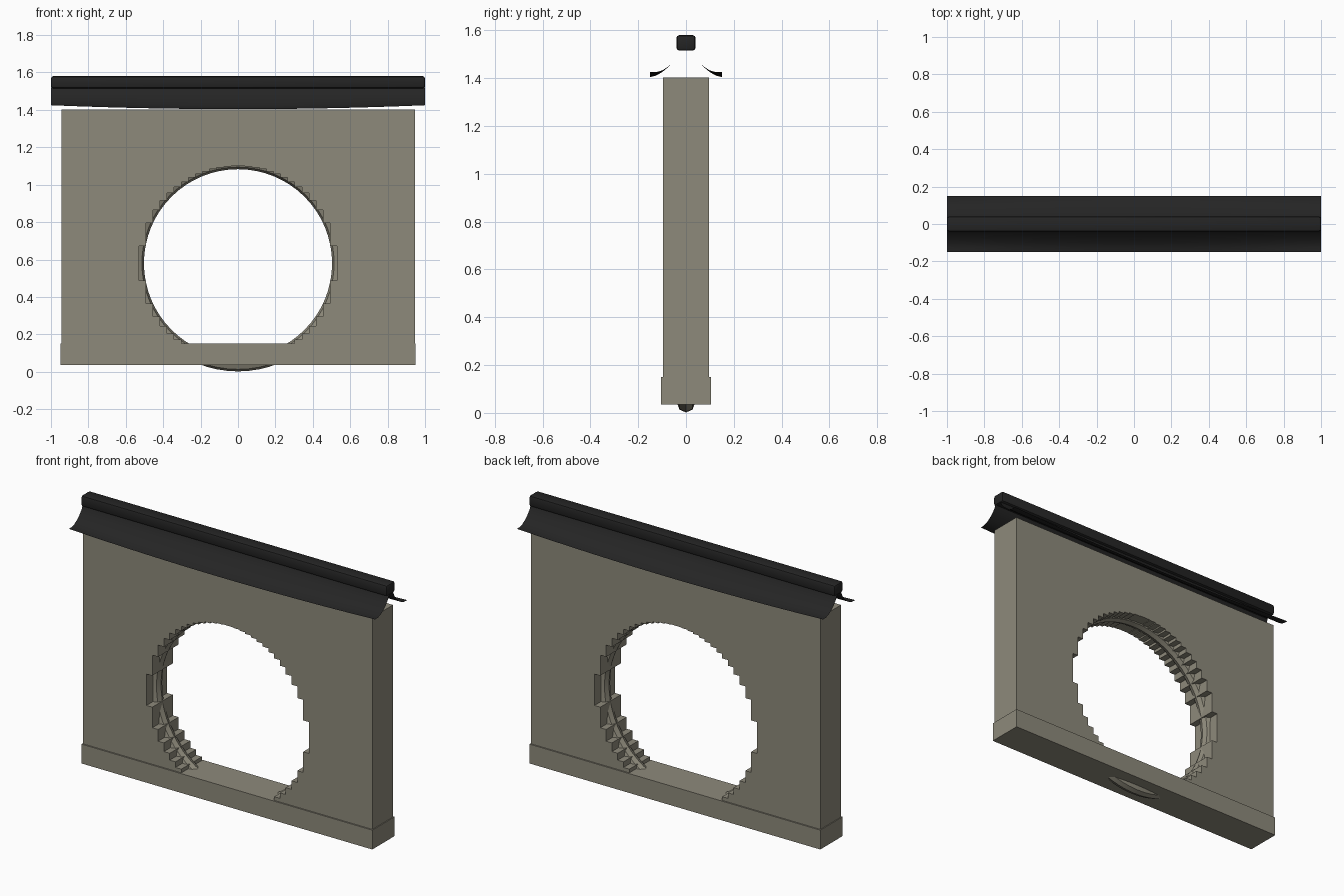
import bpy, bmesh, math

if "Cube" in bpy.data.objects:
    bpy.data.objects.remove(bpy.data.objects["Cube"])


def material(name, rgb):
    m = bpy.data.materials.new(name)
    m.diffuse_color = (*rgb, 1)
    m.use_nodes = True
    m.node_tree.nodes["Principled BSDF"].inputs["Base Color"].default_value = m.diffuse_color
    return m


STONE = material("warm grey stone", (0.27, 0.254, 0.198))
TILE = material("black roof tile", (0.018, 0.018, 0.018))


def finish(name, bm, mat):
    bmesh.ops.recalc_face_normals(bm, faces=bm.faces)
    me = bpy.data.meshes.new(name)
    bm.to_mesh(me)
    bm.free()
    ob = bpy.data.objects.new(name, me)
    bpy.context.collection.objects.link(ob)
    me.materials.append(mat)
    return ob


def smooth(ob):
    bpy.ops.object.select_all(action='DESELECT')
    ob.select_set(True)
    bpy.context.view_layer.objects.active = ob
    bpy.ops.object.shade_smooth_by_angle(angle=math.radians(40))


def box(name, half_x, half_y, z0, z1, mat, bevel=0):
    bm = bmesh.new()
    bmesh.ops.create_cube(bm, size=1)
    for v in bm.verts:
        v.co = (v.co.x * 2 * half_x, v.co.y * 2 * half_y,
                z0 + (v.co.z + 0.5) * (z1 - z0))
    if bevel:
        bmesh.ops.bevel(bm, geom=bm.edges[:], offset=bevel, segments=2,
                        profile=0.5, affect='EDGES')
    return finish(name, bm, mat)


# Wall with a stepped round opening, standing on the plinth
CENTRE, RADIUS, STEP, FLOOR, TOP = 0.58, 0.52, 0.0379, 0.15, 1.402
half = []                       # right side of the opening, bottom to top
columns = [(k, math.sqrt(RADIUS ** 2 - (STEP * (k + 0.5)) ** 2)) for k in range(14)]
for k, h in columns:
    if CENTRE - h > FLOOR:
        if not half:
            half.append((STEP * k, FLOOR))
        half += [(STEP * k, CENTRE - h), (STEP * (k + 1), CENTRE - h)]
for k, h in reversed(columns):
    half.append((STEP * (k + 1), CENTRE + h))
    if k:
        half.append((STEP * k, CENTRE + h))
outline = half + [(-x, z) for x, z in reversed(half)]
outline += [(-0.945, FLOOR), (-0.945, TOP), (0.945, TOP), (0.945, FLOOR)]
bm = bmesh.new()
face = bm.faces.new([bm.verts.new((x, -0.096, z)) for x, z in outline])
ext = bmesh.ops.extrude_face_region(bm, geom=[face], use_keep_orig=True)
for v in [g for g in ext["geom"] if isinstance(g, bmesh.types.BMVert)]:
    v.co.y = 0.096
finish("wall", bm, STONE)

# Plinth
box("plinth", 0.95, 0.104, 0.036, FLOOR, STONE)

# Round moulding lining the opening
bpy.ops.mesh.primitive_torus_add(major_segments=64, minor_segments=8,
                                 major_radius=0.5405, minor_radius=0.0375,
                                 location=(0, 0, CENTRE),
                                 rotation=(math.pi / 2, 0, 0))
ring = bpy.context.object
ring.name = "opening_ring"
ring.data.materials.append(STONE)
smooth(ring)

# Curved roof sheets, eaves lifting toward the ends: (y, z, lift)
PROFILE = [(0.15, 1.404, 0.021), (0.125, 1.411, 0.014), (0.1, 1.425, 0.007),
           (0.075, 1.446, 0.002), (0.05, 1.47, 0), (0.03, 1.495, 0), (0.02, 1.52, 0)]
for side, name in ((-1, "front_roof_sheet"), (1, "back_roof_sheet")):
    bm = bmesh.new()
    rows = []
    for i in range(17):
        x = -1 + i / 8
        rows.append([bm.verts.new((x, side * y, z + lift * x * x))
                     for y, z, lift in PROFILE])
    for a, b in zip(rows, rows[1:]):
        for j in range(len(PROFILE) - 1):
            quad = [a[j], b[j], b[j + 1], a[j + 1]]
            bm.faces.new(quad if side < 0 else quad[::-1])
    for f in bm.faces:
        f.normal_update()
    sheet = finish(name, bm, TILE)
    # keep the outer side facing up
    if sheet.data.polygons[0].normal.z < 0:
        sheet.data.flip_normals()
    smooth(sheet)

# Ridge cap
smooth(box("ridge_cap", 1.0, 0.04, 1.515, 1.58, TILE, bevel=0.012))
